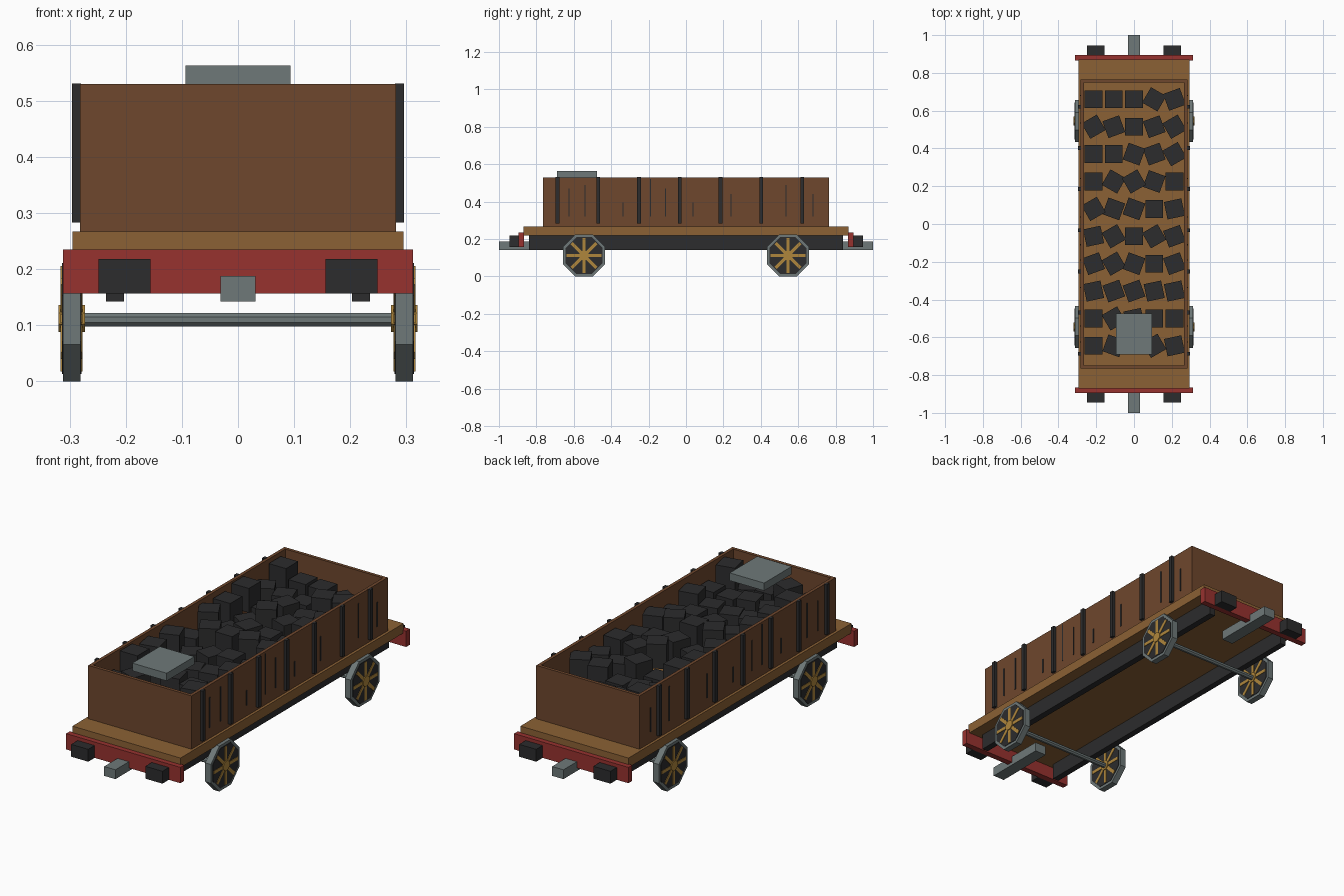
import bpy
import bmesh
import math
import random
from mathutils import Matrix, Vector

if "Cube" in bpy.data.objects:
    bpy.data.objects.remove(bpy.data.objects["Cube"])


def material(name, r, g, b):
    m = bpy.data.materials.new(name)
    m.use_nodes = True
    m.diffuse_color = (r, g, b, 1)
    m.node_tree.nodes["Principled BSDF"].inputs["Base Color"].default_value = (r, g, b, 1)
    return m


wall_wood = material("wall wood", 0.156, 0.063, 0.026)
deck_wood = material("deck wood", 0.26, 0.12, 0.035)
black = material("black iron", 0.025, 0.025, 0.026)
red = material("red paint", 0.31, 0.032, 0.028)
steel = material("grey steel", 0.156, 0.19, 0.19)
brass = material("spoke yellow", 0.43, 0.24, 0.045)


def finish(name, bm, mat):
    mesh = bpy.data.meshes.new(name)
    bm.to_mesh(mesh)
    bm.free()
    mesh.materials.append(mat)
    obj = bpy.data.objects.new(name, mesh)
    bpy.context.scene.collection.objects.link(obj)
    return obj


def add_box(bm, x, y, z, turn=None):
    """Box from (low, high) ranges, optionally turned about its own centre."""
    size = [b - a for a, b in (x, y, z)]
    centre = Vector([(a + b) / 2 for a, b in (x, y, z)])
    rot = turn if turn else Matrix.Identity(4)
    bmesh.ops.create_cube(bm, size=1,
                          matrix=Matrix.Translation(centre) @ rot @ Matrix.Diagonal((*size, 1)))


def box(name, mat, x, y, z):
    bm = bmesh.new()
    add_box(bm, x, y, z)
    return finish(name, bm, mat)


def flip(r, sign):
    return r if sign > 0 else (-r[1], -r[0])


def octagon(name, mat, x, y, z, radius):
    """Eight-sided cylinder lying along x, with a flat at the bottom."""
    bm = bmesh.new()
    place = (Matrix.Translation((sum(x) / 2, y, z)) @ Matrix.Rotation(math.pi / 2, 4, "Y")
             @ Matrix.Rotation(math.pi / 8, 4, "Z"))
    bmesh.ops.create_cone(bm, cap_ends=True, segments=8, radius1=radius, radius2=radius,
                          depth=x[1] - x[0], matrix=place)
    return finish(name, bm, mat)


# Deck and open-topped body
box("deck", deck_wood, (-0.295, 0.295), (-0.87, 0.87), (0.22, 0.267))
for s, side in ((1, "left"), (-1, "right")):
    box(side + "_wall", wall_wood, flip((0.266, 0.282), s), (-0.765, 0.765), (0.267, 0.53))
    box(side + "_sill", black, flip((0.203, 0.235), s), (-0.84, 0.84), (0.142, 0.22))

    # Upright straps on the side walls
    bm = bmesh.new()
    for i in range(7):
        y = -0.687 + 0.218 * i
        add_box(bm, flip((0.28, 0.296), s), (y - 0.01, y + 0.01), (0.283, 0.531))
    finish(side + "_straps", bm, black)

    # Thin dark gaps between planks: position and top height
    bm = bmesh.new()
    for y, top in ((-0.625, 0.47), (-0.54, 0.49), (-0.337, 0.395), (-0.19, 0.52), (-0.11, 0.47),
                   (0.037, 0.395), (0.24, 0.44), (0.535, 0.49), (0.68, 0.44)):
        add_box(bm, flip((0.28, 0.285), s), (y - 0.003, y + 0.003), (0.32, top))
    finish(side + "_plank_gaps", bm, black)

# End walls, beams, buffers and couplers
for s, end in ((-1, "front"), (1, "back")):
    box(end + "_wall", wall_wood, (-0.266, 0.266), flip((0.749, 0.765), s), (0.267, 0.53))
    box(end + "_beam", red, (-0.312, 0.312), flip((0.865, 0.895), s), (0.157, 0.235))
    box(end + "_coupler", steel, (-0.031, 0.031), flip((0.69, 1.0), s), (0.142, 0.188))
    for t, side in ((1, "left"), (-1, "right")):
        box(f"{end}_{side}_buffer", black, flip((0.156, 0.249), t),
            flip((0.89, 0.945), s), (0.157, 0.218))

# Axles and octagonal spoked wheels
HUB_Z = 0.112
RIM = HUB_Z / math.cos(math.pi / 8)
for s, end in ((-1, "front"), (1, "back")):
    y = 0.545 * s
    octagon(end + "_axle", steel, (-0.29, 0.29), y, 0.11, 0.0128)
    for t, side in ((1, "left"), (-1, "right")):
        name = f"{end}_{side}_wheel"
        octagon(name + "_tyre", steel, flip((0.281, 0.312), t), y, HUB_Z, RIM)
        octagon(name + "_disc", black, flip((0.279, 0.314), t), y, HUB_Z, RIM * 0.88)
        octagon(name + "_hub", brass, flip((0.273, 0.32), t), y, HUB_Z, 0.026)
        bm = bmesh.new()
        for i in range(4):
            add_box(bm, flip((0.277, 0.316), t), (y - 0.008, y + 0.008),
                    (HUB_Z - 0.094, HUB_Z + 0.094), Matrix.Rotation(i * math.pi / 4, 4, "X"))
        finish(name + "_spokes", bm, brass)

# Coal load: rows of turned lumps at uneven heights
random.seed(4)
bm = bmesh.new()
half = 0.047
for row in range(10):
    for col in range(5):
        x, y = (col - 2) * 0.107, -0.645 + row * 0.145
        top = random.uniform(0.43, 0.525)
        angle = math.radians(random.choice((0, 0, 20, -20, 30, -30, 12)))
        add_box(bm, (x - half, x + half), (y - half, y + half), (top - 0.12, top),
                Matrix.Rotation(angle, 4, "Z"))
finish("coal", bm, black)

# Loose plate lying on the load
box("plate", steel, (-0.094, 0.094), (-0.69, -0.475), (0.525, 0.563))
